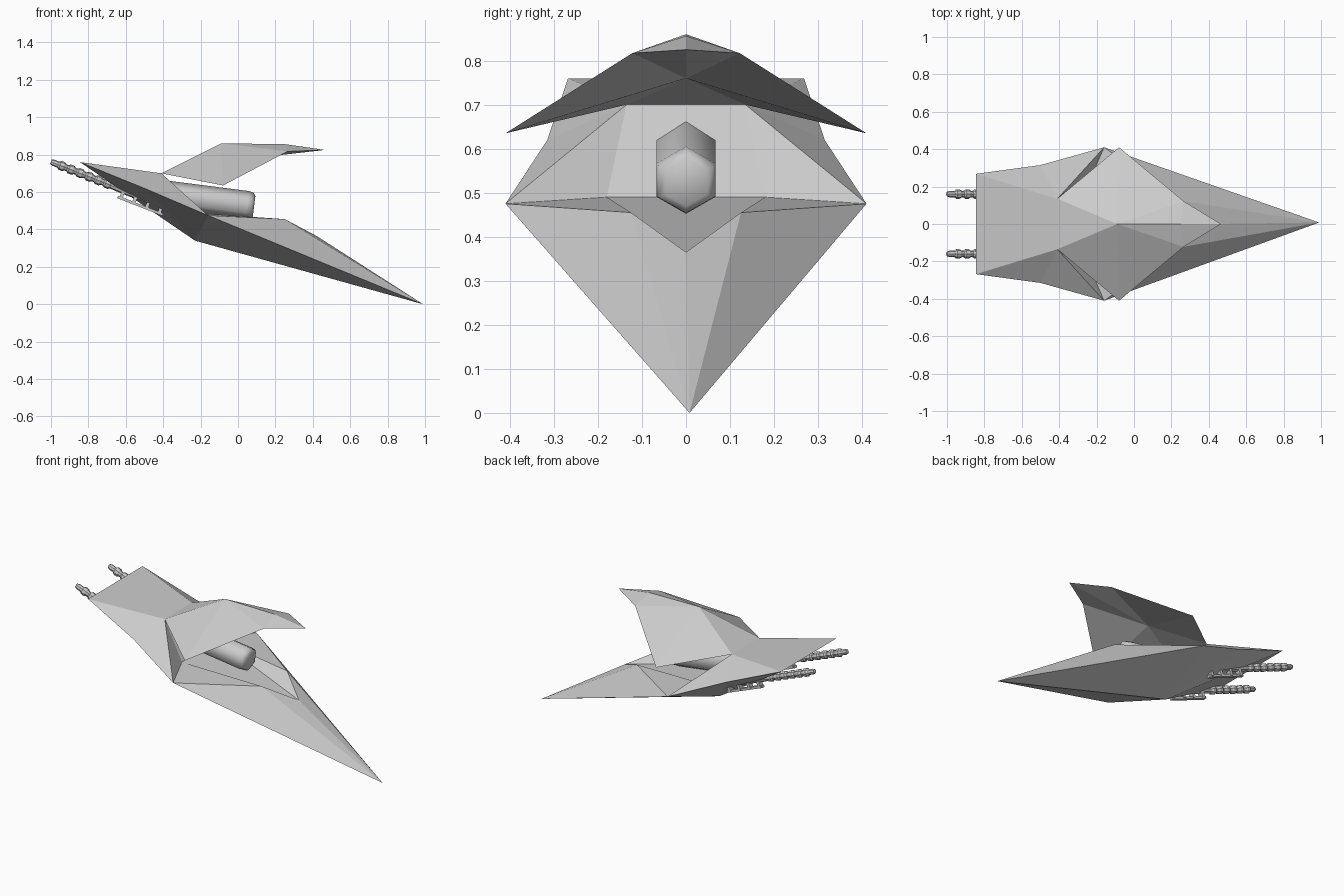
import bpy, bmesh, math
from mathutils import Vector

if "Cube" in bpy.data.objects:
    bpy.data.objects.remove(bpy.data.objects["Cube"])


def mirrored_shell(name, pts, halves, centre):
    """Flat-faced solid: points on +y are mirrored; lower-case letters name the -y twin."""
    bm = bmesh.new()
    v = {}
    for key, (x, y, z) in pts.items():
        v[key] = bm.verts.new((x, y, z))
        v[key.lower()] = bm.verts.new((x, -y, z)) if y > 0.02 else v[key]
    for f in halves:
        bm.faces.new([v[k] for k in f])
        bm.faces.new([v[k.lower()] for k in reversed(f)])
    for f in centre:
        bm.faces.new([v[k] for k in f])
    bmesh.ops.recalc_face_normals(bm, faces=bm.faces)
    return finish(name, bm)


def finish(name, bm):
    me = bpy.data.meshes.new(name)
    bm.to_mesh(me)
    bm.free()
    ob = bpy.data.objects.new(name, me)
    bpy.context.collection.objects.link(ob)
    return ob


def turned(name, start, end, profile, sides, smooth_angle=None):
    """Solid of rings (fraction along axis, radius) between two points."""
    a, b = Vector(start), Vector(end)
    d = (b - a).normalized()
    side = Vector((0, 1, 0))
    up = d.cross(side).normalized()
    bm = bmesh.new()
    rings = []
    for t, r in profile:
        c = a.lerp(b, t)
        rings.append([bm.verts.new(c + r * (math.cos(q) * up + math.sin(q) * side))
                      for q in (2 * math.pi * i / sides for i in range(sides))])
    for r0, r1 in zip(rings, rings[1:]):
        for i in range(sides):
            j = (i + 1) % sides
            bm.faces.new((r0[i], r0[j], r1[j], r1[i]))
    bm.faces.new(rings[0])
    bm.faces.new(rings[-1])
    bmesh.ops.recalc_face_normals(bm, faces=bm.faces)
    ob = finish(name, bm)
    if smooth_angle:
        bpy.ops.object.select_all(action='DESELECT')
        ob.select_set(True)
        bpy.context.view_layer.objects.active = ob
        bpy.ops.object.shade_smooth_by_angle(angle=math.radians(smooth_angle))
    return ob


def box(name, centre, size, pitch):
    bpy.ops.mesh.primitive_cube_add(size=1, location=centre, rotation=(0, pitch, 0))
    ob = bpy.context.object
    ob.name = name
    ob.scale = size
    return ob


# Hull: N nose, T side tip, K keel, M mid edge, R rear corner,
# D deck front, F floor rear, P shoulder, V floor front
mirrored_shell("hull", {
    "N": (0.99, 0.008, 0.0), "T": (-0.16, 0.41, 0.475), "K": (-0.23, 0, 0.34),
    "M": (-0.5, 0.315, 0.62), "R": (-0.845, 0.268, 0.76), "D": (-0.41, 0.135, 0.70),
    "F": (-0.26, 0.18, 0.49), "P": (0.25, 0.125, 0.455), "V": (0.42, 0, 0.365)},
    ["RMD", "MTD", "DTF", "FTP", "FPV", "NVP", "NPT", "NTK", "TMK", "MRK"],
    ["RDdr", "DFfd", "FVf", "RrK"])

# Raised wing canopy: C peak, H ridge front, Q beak, S shoulder, W wing tip, U underside
mirrored_shell("canopy", {
    "C": (-0.09, 0, 0.86), "H": (0.25, 0, 0.856), "Q": (0.465, 0, 0.825),
    "S": (0.265, 0.122, 0.817), "W": (-0.08, 0.41, 0.635), "D": (-0.41, 0.135, 0.70),
    "U": (-0.1, 0, 0.76)},
    ["CDW", "CWS", "CSH", "HSQ", "DUW", "WUS", "SUQ"],
    ["CdD", "DdU"])

# Hexagonal pod under the canopy
turned("centre_pod", (-0.43, 0, 0.59), (0.086, 0, 0.524),
       [(0, 0.077), (0.93, 0.077), (0.975, 0.072), (1, 0.055)], 6, 65)

# Twin guns slung under the rear deck
pitch = math.atan2(0.255, 0.65)
for y, label in ((0.16, "left"), (-0.16, "right")):
    def at(t, drop=0.0):
        return (-1 + 0.65 * t - drop * 0.37, y, 0.762 - 0.255 * t - drop * 0.93)
    rings = [(0, 0.012), (0.02, 0.017)]
    for i in range(6):
        t = 0.06 + i * 0.075
        rings += [(t, 0.017), (t + 0.015, 0.025), (t + 0.045, 0.025), (t + 0.06, 0.018)]
    rings += [(0.56, 0.02), (1, 0.02)]
    turned(label + "_gun_barrel", at(0), at(1), rings, 8, 30)
    # receiver rail and struts
    box(label + "_gun_rail", at(0.76, 0.045), (0.26, 0.022, 0.014), pitch)
    for i in range(4):
        box(label + "_gun_strut", at(0.6 + i * 0.105, 0.022), (0.018, 0.03, 0.05), pitch)
